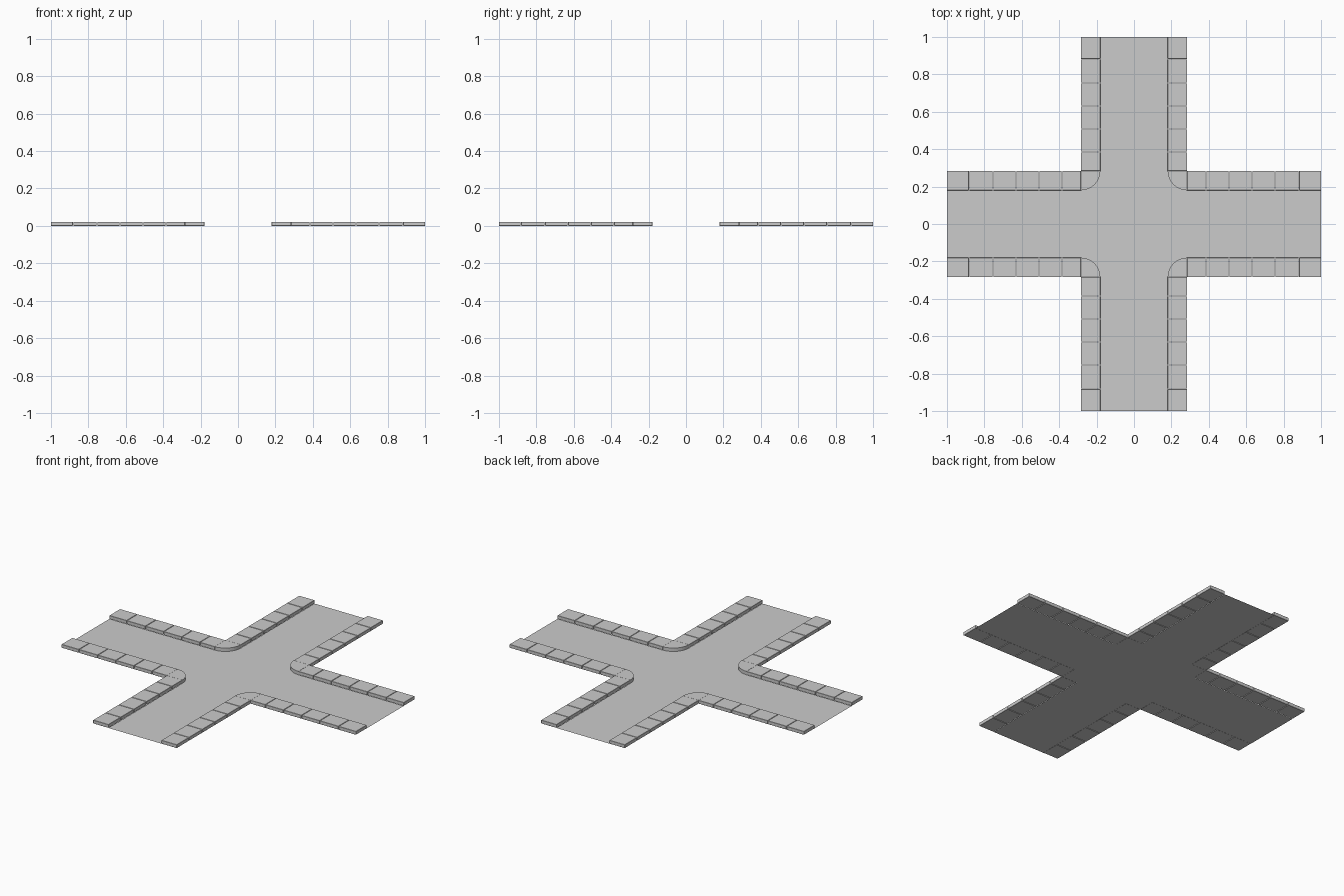
import bpy, bmesh, math

if "Cube" in bpy.data.objects:
    bpy.data.objects.remove(bpy.data.objects["Cube"])

IN, OUT, H = 0.18, 0.284, 0.021   # road half width, outer pavement edge, kerb height
R = OUT - IN
SEG = 10


def prism(name, pts, height):
    """Flat outline, optionally extruded upward."""
    bm = bmesh.new()
    f = bm.faces.new([bm.verts.new((x, y, 0)) for x, y in pts])
    f.normal_update()
    if f.normal.z < 0:
        f.normal_flip()
    if height:
        r = bmesh.ops.extrude_face_region(bm, geom=[f])
        top = [v for v in r["geom"] if isinstance(v, bmesh.types.BMVert)]
        bmesh.ops.translate(bm, verts=top, vec=(0, 0, height))
        bmesh.ops.recalc_face_normals(bm, faces=bm.faces)
    me = bpy.data.meshes.new(name)
    bm.to_mesh(me)
    bm.free()
    ob = bpy.data.objects.new(name, me)
    bpy.context.collection.objects.link(ob)
    return ob


def rect(x0, x1, y0, y1):
    return [(x0, y0), (x1, y0), (x1, y1), (x0, y1)]


def arc(sx, sy):
    """Rounded kerb from the side arm to the front/back arm in one quadrant."""
    pts = []
    for i in range(SEG + 1):
        a = math.pi / 2 * i / SEG
        pts.append((sx * (OUT - R * math.sin(a)), sy * (OUT - R * math.cos(a))))
    return pts


# main road with flared centre
main = arc(1, 1) + [(IN, 1), (-IN, 1)] + arc(-1, 1)[::-1]
main += arc(-1, -1) + [(-IN, -1), (IN, -1)] + arc(1, -1)[::-1]
prism("main_road", main, 0)

# side roads
for s, side in ((1, "right"), (-1, "left")):
    prism("side_road_" + side, rect(s * OUT, s, -IN, IN), 0)

# pavement corners and slabs
joints = [OUT, 0.385, 0.508, 0.631, 0.754, 0.882, 1.0]
GAP = 0.0015
for sx in (1, -1):
    for sy in (1, -1):
        tag = ("right" if sx > 0 else "left") + ("_back" if sy > 0 else "_front")
        prism("corner_kerb_" + tag, [(sx * OUT, sy * OUT)] + arc(sx, sy), H)
        for i, (a, b) in enumerate(zip(joints, joints[1:])):
            a = a + GAP if i else a
            b = b - GAP if b < 1 else b
            for kind in ("side", "main"):
                if kind == "side":
                    p = rect(sx * a, sx * b, sy * IN, sy * OUT)
                else:
                    p = rect(sx * IN, sx * OUT, sy * a, sy * b)
                slab = prism(f"{kind}_slab_{tag}_{i + 1}", p, H)
                m = slab.modifiers.new("worn_edge", "BEVEL")
                m.width = 0.001
                m.segments = 1
